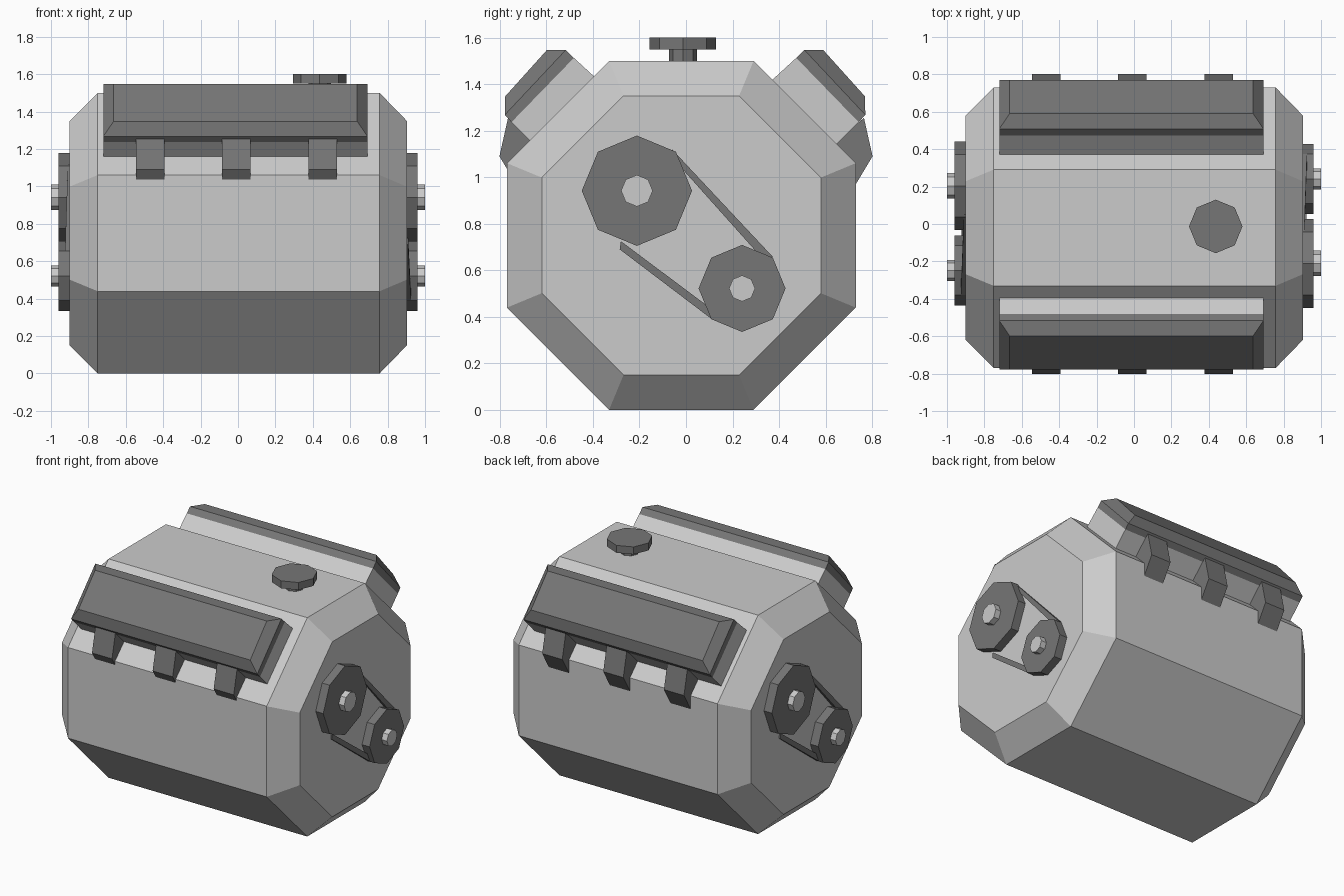
import bpy, bmesh
from math import cos, sin, pi

if "Cube" in bpy.data.objects:
    bpy.data.objects.remove(bpy.data.objects["Cube"])


def grey(name, v):
    m = bpy.data.materials.new(name)
    m.diffuse_color = (v, v, v, 1)
    m.use_nodes = True
    m.node_tree.nodes["Principled BSDF"].inputs["Base Color"].default_value = m.diffuse_color
    return m


METAL = grey("metal_grey", 0.55)
DARK = grey("dark_grey", 0.18)


def loft(name, rings, mat=METAL):
    """Skin a list of equal-length point rings and cap both ends."""
    bm = bmesh.new()
    vs = [[bm.verts.new(p) for p in r] for r in rings]
    n = len(rings[0])
    for a, b in zip(vs, vs[1:]):
        for i in range(n):
            j = (i + 1) % n
            bm.faces.new((a[i], a[j], b[j], b[i]))
    bm.faces.new(vs[0][::-1])
    bm.faces.new(vs[-1])
    bmesh.ops.recalc_face_normals(bm, faces=bm.faces)
    me = bpy.data.meshes.new(name)
    bm.to_mesh(me)
    bm.free()
    me.materials.append(mat)
    ob = bpy.data.objects.new(name, me)
    bpy.context.collection.objects.link(ob)
    return ob


def oct_x(x, y, z, r, turn=0.0):
    return [(x, y + r * cos(turn + i * pi / 4), z + r * sin(turn + i * pi / 4)) for i in range(8)]


def oct_z(x, y, z, r):
    return [(x + r * cos(i * pi / 4), y + r * sin(i * pi / 4), z) for i in range(8)]


# Octagonal engine block with chamfered ends
k = 1 / cos(pi / 8)
loft("engine_block", [oct_x(x, -0.02, 0.75, a * k, pi / 8)
                      for x, a in ((-0.9, 0.6), (-0.75, 0.75), (0.757, 0.75), (0.903, 0.6))])

# Filler cap on top
loft("filler_neck", [oct_z(0.437, -0.013, z, 0.06) for z in (1.48, 1.56)], DARK)
loft("filler_cap", [oct_z(0.437, -0.013, z, 0.143) for z in (1.549, 1.6)], DARK)

# Cylinder heads, covers and exhaust ports, mirrored front and back
X0, X1 = -0.72, 0.692
for side, s, off in (("front", -1, -0.004), ("back", 1, -0.004)):
    def strip(a, b, inset=0.0):
        l, r = X0 + inset, X1 - inset
        return [(l, s * a[0] + off, a[1]), (r, s * a[0] + off, a[1]),
                (r, s * b[0] + off, b[1]), (l, s * b[0] + off, b[1])]

    loft(side + "_cylinder_head", [strip((0.30, 1.35), (0.57, 1.06)),
                                   strip((0.478, 1.513), (0.746, 1.237))])
    loft(side + "_valve_cover", [strip((0.478, 1.513), (0.746, 1.237)),
                                 strip((0.513, 1.547), (0.775, 1.268)),
                                 strip((0.594, 1.547), (0.773, 1.348), 0.055)], DARK)
    prof = [(0.765, 1.255), (0.802, 1.09), (0.70, 0.92), (0.58, 1.10)]
    for i, x in enumerate((-0.47, -0.01, 0.453)):
        loft(f"{side}_exhaust_port_{i + 1}",
             [[(x + d, s * y, z) for y, z in prof] for d in (-0.076, 0.076)], DARK)

# Pulleys, hubs and belt runs, turned half round for the left end
for side, s, off in (("right", 1, 0.0), ("left", -1, -0.007)):
    for part, y, z, r, hub in (("large", -0.211, 0.942, 0.237, 0.068),
                               ("small", 0.241, 0.522, 0.187, 0.056)):
        yc = s * y + off
        loft(f"{side}_{part}_pulley", [oct_x(s * x, yc, z, r) for x in (0.89, 0.96)], DARK)
        loft(f"{side}_{part}_hub", [oct_x(s * x, yc, z, hub) for x in (0.95, 1.0)])
    for part, quad in (
            ("upper", [(-0.06, 1.12), (-0.06, 1.085), (0.32, 0.66), (0.373, 0.658)]),
            ("lower", [(-0.28, 0.725), (-0.285, 0.69), (0.115, 0.387), (0.115, 0.43)])):
        far = (0.91, 0.91, 0.925, 0.925)
        loft(f"{side}_{part}_belt", [[(s * 0.89, s * y + off, z) for y, z in quad],
                                     [(s * x, s * y + off, z) for x, (y, z) in zip(far, quad)]], DARK)
